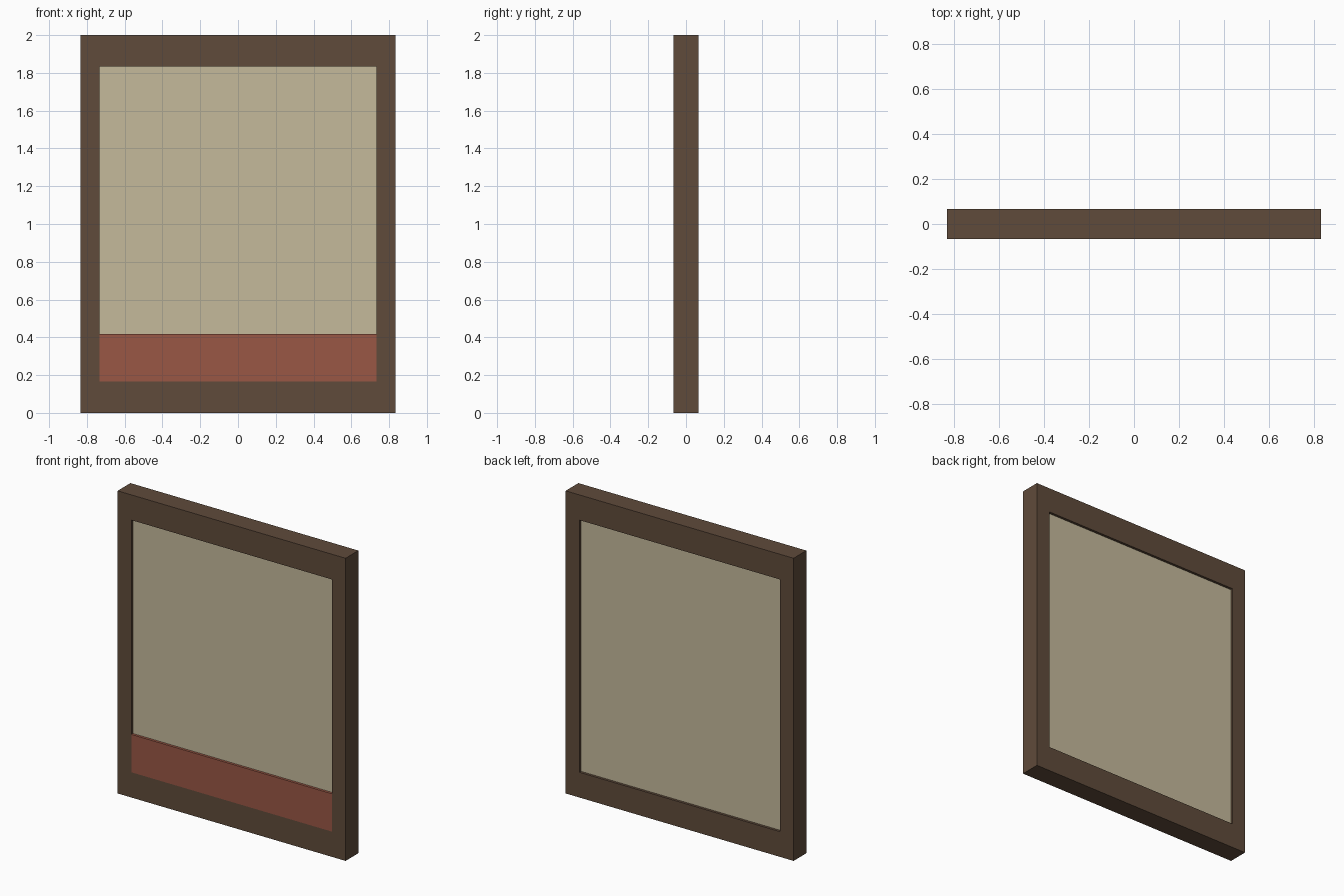
import bpy, bmesh

if "Cube" in bpy.data.objects:
    bpy.data.objects.remove(bpy.data.objects["Cube"])

W, H, D = 0.8333, 2.0, 0.0667           # half width, height, half depth
IW, Z0, Z1 = 0.7333, 0.1667, 1.8333     # opening half width, bottom, top
PANEL = 0.05                            # half thickness of the recessed panel


def material(name, color):
    mat = bpy.data.materials.new(name)
    mat.diffuse_color = (*color, 1)
    mat.use_nodes = True
    mat.node_tree.nodes["Principled BSDF"].inputs["Base Color"].default_value = mat.diffuse_color
    return mat


def finish(name, bm, mat):
    bmesh.ops.recalc_face_normals(bm, faces=bm.faces)
    mesh = bpy.data.meshes.new(name)
    bm.to_mesh(mesh)
    bm.free()
    mesh.materials.append(mat)
    ob = bpy.data.objects.new(name, mesh)
    bpy.context.collection.objects.link(ob)
    return ob


def box(name, lo, hi, mat):
    bm = bmesh.new()
    bmesh.ops.create_cube(bm, size=1)
    for v in bm.verts:
        v.co = [(a + b) / 2 + c * (b - a) for a, b, c in zip(lo, hi, v.co)]
    return finish(name, bm, mat)


def rect_ring(bm, half_w, z0, z1, y):
    pts = ((-half_w, z0), (half_w, z0), (half_w, z1), (-half_w, z1))
    return [bm.verts.new((x, y, z)) for x, z in pts]


wood = material("dark_wood", (0.115, 0.07, 0.043))
paper = material("cream", (0.56, 0.49, 0.33))
red = material("brick_red", (0.32, 0.095, 0.06))

# Frame: four rectangular rings joined into a closed tube
bm = bmesh.new()
rings = [rect_ring(bm, W, 0, H, -D), rect_ring(bm, W, 0, H, D),
         rect_ring(bm, IW, Z0, Z1, D), rect_ring(bm, IW, Z0, Z1, -D)]
for a, b in zip(rings, rings[1:] + rings[:1]):
    for i in range(4):
        j = (i + 1) % 4
        bm.faces.new((a[i], a[j], b[j], b[i]))
finish("frame", bm, wood)

# Panel filling the opening, recessed on both sides
box("panel", (-IW, -PANEL, Z0), (IW, PANEL, Z1), paper)

# Lower band in front of the panel, flush with the frame
box("lower_band", (-IW, -D, Z0), (IW, -PANEL, 0.4167), red)
